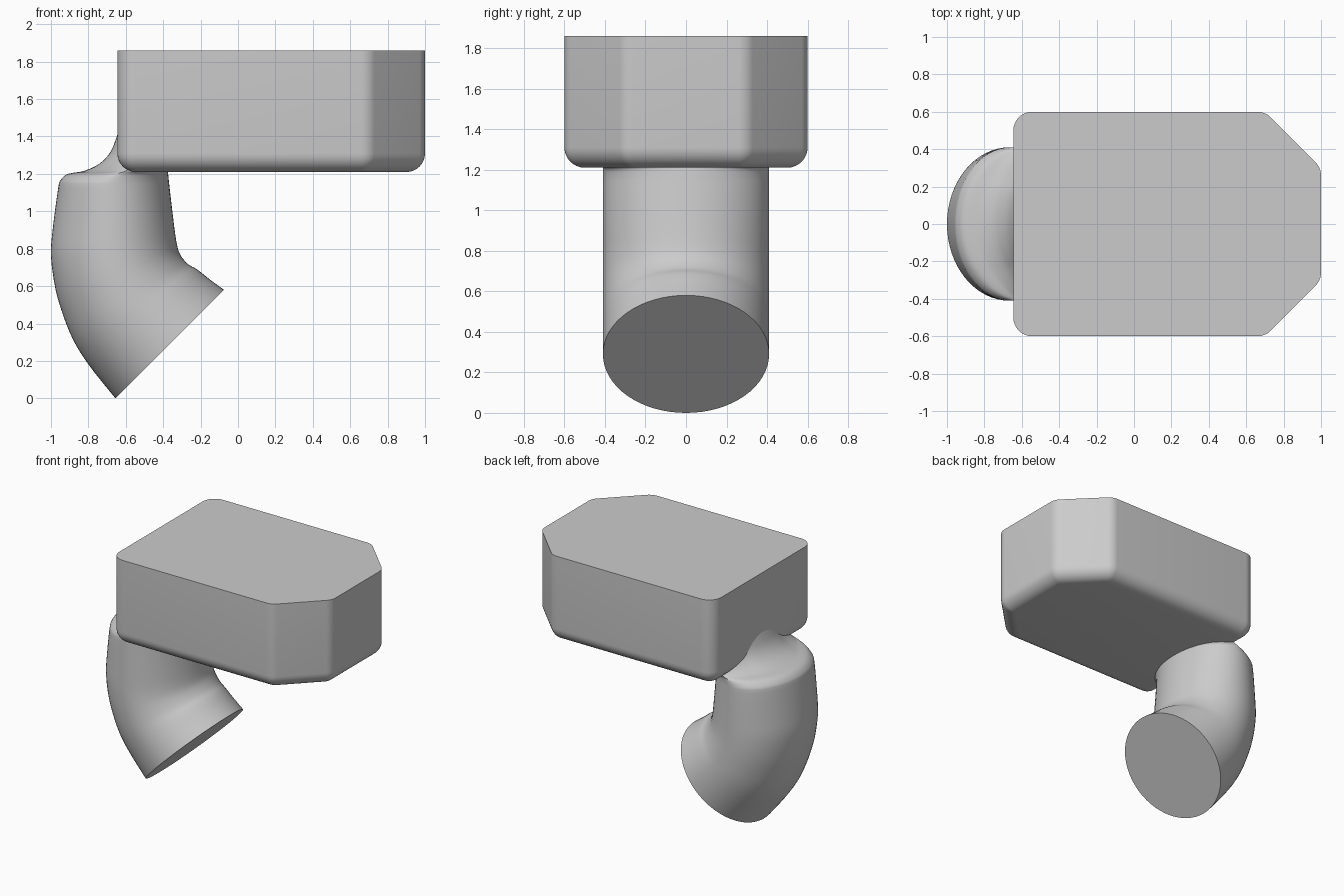
import bpy, bmesh
from math import sin, cos, pi, radians
from mathutils import Vector

cube = bpy.data.objects.get("Cube")
if cube:
    bpy.data.objects.remove(cube, do_unlink=True)

grey = bpy.data.materials.new("plain_grey")
grey.use_nodes = True
GREY = (0.6, 0.6, 0.6, 1)
grey.diffuse_color = GREY
grey.node_tree.nodes["Principled BSDF"].inputs["Base Color"].default_value = GREY


def loft(name, rings, angle):
    """Skin closed rings of equal length and cap both ends."""
    bm = bmesh.new()
    loops = [[bm.verts.new(p) for p in ring] for ring in rings]
    n = len(loops[0])
    for a, b in zip(loops, loops[1:]):
        for i in range(n):
            j = (i + 1) % n
            bm.faces.new((a[i], a[j], b[j], b[i]))
    bm.faces.new(loops[0][::-1])
    bm.faces.new(loops[-1])
    bmesh.ops.remove_doubles(bm, verts=bm.verts, dist=1e-5)
    bmesh.ops.recalc_face_normals(bm, faces=bm.faces)
    mesh = bpy.data.meshes.new(name)
    bm.to_mesh(mesh)
    bm.free()
    mesh.materials.append(grey)
    obj = bpy.data.objects.new(name, mesh)
    bpy.context.collection.objects.link(obj)
    bpy.ops.object.select_all(action='DESELECT')
    obj.select_set(True)
    bpy.context.view_layer.objects.active = obj
    bpy.ops.object.shade_smooth_by_angle(angle=radians(angle))


# Box: rounded corner centres with start and end angles, bottom edge rolled
R, BOTTOM, TOP, STEPS = 0.1, 1.21, 1.86, 8
corners = [(-0.545, -0.5, 180, 270), (0.659, -0.5, 270, 315), (0.9, -0.259, 315, 360),
           (0.9, 0.259, 0, 45), (0.659, 0.5, 45, 90), (-0.545, 0.5, 90, 180)]


def outline(r, z):
    pts = []
    for x, y, a0, a1 in corners:
        for k in range(STEPS + 1):
            a = radians(a0 + (a1 - a0) * k / STEPS)
            pts.append((x + r * cos(a), y + r * sin(a), z))
    return pts


bends = [pi / 2 * k / STEPS for k in range(STEPS + 1)]
box_rings = [outline(R * sin(a), BOTTOM + R * (1 - cos(a))) for a in bends]
loft("chamfered_box", box_rings + [outline(R, TOP)], 30)

# Elbow: outer x, outer z, inner x, inner z, half width of the outer side
W = 0.41
sections = [
    (-0.655, 0, -0.075, 0.58, W), (-0.745, 0.11, -0.15, 0.635, W),
    (-0.82, 0.21, -0.22, 0.69, W), (-0.88, 0.31, -0.257, 0.71, W),
    (-0.93, 0.43, -0.285, 0.735, W), (-0.975, 0.58, -0.31, 0.77, W),
    (-1.0, 0.76, -0.325, 0.815, W), (-0.99, 0.91, -0.34, 0.91, W),
    (-0.962, 1.12, -0.365, 1.12, W),
    # rounded shoulder, then the hollow sweep up the box wall
    (-0.95, 1.165, -0.37, 1.165, 0.4), (-0.92, 1.195, -0.373, 1.195, 0.37),
    (-0.88, 1.206, -0.375, 1.206, 0.34), (-0.82, 1.217, -0.375, 1.217, 0.33),
    (-0.74, 1.255, -0.375, 1.255, 0.31), (-0.68, 1.32, -0.375, 1.32, 0.3),
    (-0.645, 1.41, -0.375, 1.41, 0.3)]


def smooth_path(pts, steps):
    """Catmull-Rom spline through points of any dimension."""
    pts = [Vector(p) for p in pts]
    out = []
    for i in range(len(pts) - 1):
        p0, p1, p2, p3 = pts[max(i - 1, 0)], pts[i], pts[i + 1], pts[min(i + 2, len(pts) - 1)]
        for k in range(steps):
            t = k / steps
            out.append(p1 + (p2 - p0) * (t / 2) + (p0 * 2 - p1 * 5 + p2 * 4 - p3) * (t * t / 2)
                       + (p1 * 3 - p0 - p2 * 3 + p3) * (t ** 3 / 2))
    return out + [pts[-1]]


def pipe_ring(s, n=64):
    outer, inner = Vector((s[0], 0, s[1])), Vector((s[2], 0, s[3]))
    mid, half = (outer + inner) / 2, (inner - outer) / 2
    ring = []
    for k in range(n):
        a = 2 * pi * k / n
        blend = min(1, max(0, 1 + 1.5 * cos(a)))
        width = s[4] + (W - s[4]) * blend
        ring.append(mid + half * cos(a) + Vector((0, width * sin(a), 0)))
    return ring


loft("elbow_pipe", [pipe_ring(s) for s in smooth_path(sections, 3)], 50)
